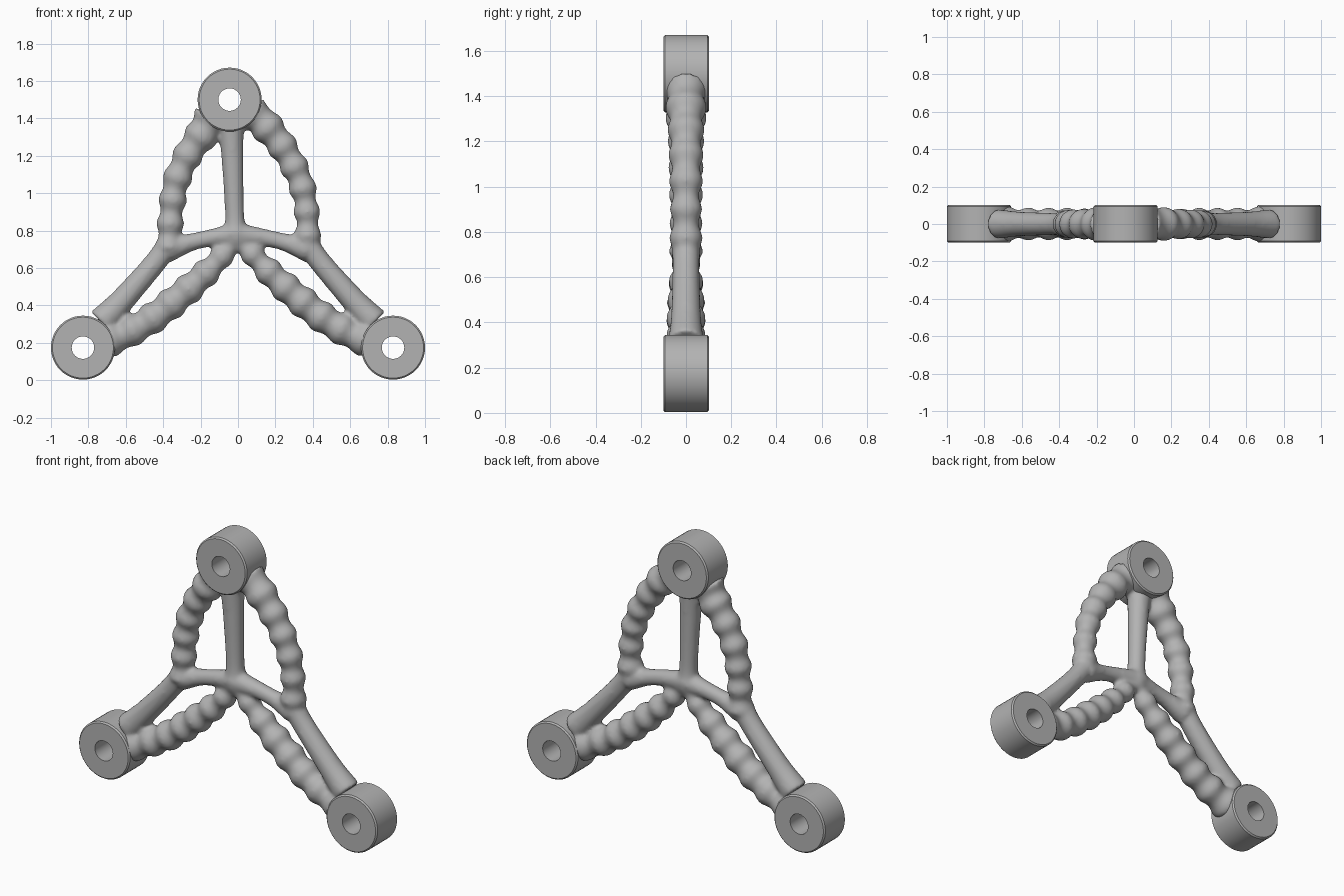
import bpy, bmesh, math
from mathutils import Vector

cube = bpy.data.objects.get("Cube")
if cube:
    bpy.data.objects.remove(cube)

grey = bpy.data.materials.new("plain_grey")
grey.use_nodes = True
colour = (0.45, 0.45, 0.45, 1)
grey.diffuse_color = colour
grey.node_tree.nodes["Principled BSDF"].inputs["Base Color"].default_value = colour

SIDES = 20


def finish(bm, name):
    bmesh.ops.recalc_face_normals(bm, faces=bm.faces)
    mesh = bpy.data.meshes.new(name)
    bm.to_mesh(mesh)
    bm.free()
    mesh.materials.append(grey)
    obj = bpy.data.objects.new(name, mesh)
    bpy.context.collection.objects.link(obj)
    return obj


def spline(points, steps=14):
    """Smooth curve through (x, z, radius) points."""
    p = [Vector(q) for q in points]
    p = [2 * p[0] - p[1]] + p + [2 * p[-1] - p[-2]]
    out = []
    for a, b, c, d in zip(p, p[1:], p[2:], p[3:]):
        for i in range(steps):
            t = i / steps
            out.append(0.5 * (2 * b + (c - a) * t + (2 * a - 5 * b + 4 * c - d) * t * t
                              + (3 * b - a - 3 * c + d) * t ** 3))
    return out + [p[-2]]


def tube(bm, points, ripple=0.0):
    """Closed tube in the xz plane with varying radius and optional ripples."""
    path = spline(points)
    rings, run = [], 0.0
    for i, q in enumerate(path):
        before, after = path[max(i - 1, 0)], path[min(i + 1, len(path) - 1)]
        along = Vector((after.x - before.x, 0, after.y - before.y)).normalized()
        side = along.cross(Vector((0, 1, 0)))
        if i:
            run += (q.xy - path[i - 1].xy).length
        r = q.z + ripple * math.cos(math.tau * run / 0.125)
        ring = []
        for k in range(SIDES):
            a = math.tau * k / SIDES
            ring.append(bm.verts.new(Vector((q.x, 0, q.y)) + side * r * math.cos(a)
                                     + Vector((0, r * math.sin(a), 0))))
        rings.append(ring)
    for lo, hi in zip(rings, rings[1:]):
        for k in range(SIDES):
            n = (k + 1) % SIDES
            bm.faces.new((lo[k], lo[n], hi[n], hi[k]))
    bm.faces.new(rings[0])
    bm.faces.new(rings[-1][::-1])


# Blended frame of struts
bm = bmesh.new()
hub = (-0.015, 0.78)
tube(bm, [(*hub, 0.07), (-0.018, 0.88, 0.052), (-0.03, 1.2, 0.06), (-0.04, 1.4, 0.072)])
# Rippled arches
tube(bm, [(-0.14, 1.41, 0.093), (-0.19, 1.32, 0.086), (-0.275, 1.19, 0.074),
          (-0.335, 1.04, 0.071), (-0.36, 0.86, 0.066), (-0.37, 0.70, 0.068)], 0.009)
tube(bm, [(0.07, 1.43, 0.09), (0.14, 1.37, 0.086), (0.25, 1.23, 0.074),
          (0.335, 1.06, 0.069), (0.37, 0.88, 0.064), (0.37, 0.70, 0.068)], 0.009)
for s in (-1, 1):
    # Arm from hub to knee, then straight leg to the foot
    tube(bm, [(*hub, 0.065), (s * 0.12, 0.765, 0.049), (s * 0.24, 0.74, 0.047),
              (s * 0.37, 0.70, 0.068)])
    tube(bm, [(s * 0.365, 0.735, 0.062), (s * 0.45, 0.62, 0.06),
              (s * 0.62, 0.425, 0.067), (s * 0.73, 0.31, 0.08)])
    # Rippled lower brace
    tube(bm, [(-0.01, 0.765, 0.055), (s * 0.08, 0.67, 0.057), (s * 0.18, 0.565, 0.071),
              (s * 0.32, 0.44, 0.079), (s * 0.46, 0.33, 0.08), (s * 0.6, 0.25, 0.082),
              (s * 0.71, 0.21, 0.093)], 0.009)
frame = finish(bm, "strut_frame")
remesh = frame.modifiers.new("Blend", "REMESH")
remesh.mode = "VOXEL"
remesh.voxel_size = 0.012
remesh.use_smooth_shade = True
soften = frame.modifiers.new("Soften", "SMOOTH")
soften.factor = 0.5
soften.iterations = 10


def boss(name, x, z):
    """Bored mounting boss: a chamfered section spun about the y axis."""
    bm = bmesh.new()
    section = [(0.06, -0.1), (0.163, -0.1), (0.171, -0.092),
               (0.171, 0.094), (0.163, 0.102), (0.06, 0.102)]
    count = 48
    rings = []
    for k in range(count):
        a = math.tau * k / count
        rings.append([bm.verts.new((r * math.cos(a), y, r * math.sin(a))) for r, y in section])
    for k in range(count):
        one, two = rings[k], rings[(k + 1) % count]
        for j in range(len(section)):
            n = (j + 1) % len(section)
            bm.faces.new((one[j], one[n], two[n], two[j]))
    obj = finish(bm, name)
    obj.location = (x, 0, z)
    bpy.ops.object.select_all(action="DESELECT")
    obj.select_set(True)
    bpy.context.view_layer.objects.active = obj
    bpy.ops.object.shade_smooth_by_angle(angle=math.radians(30))


boss("top_boss", -0.045, 1.5)
boss("right_foot_boss", -0.829, 0.174)
boss("left_foot_boss", 0.829, 0.174)
